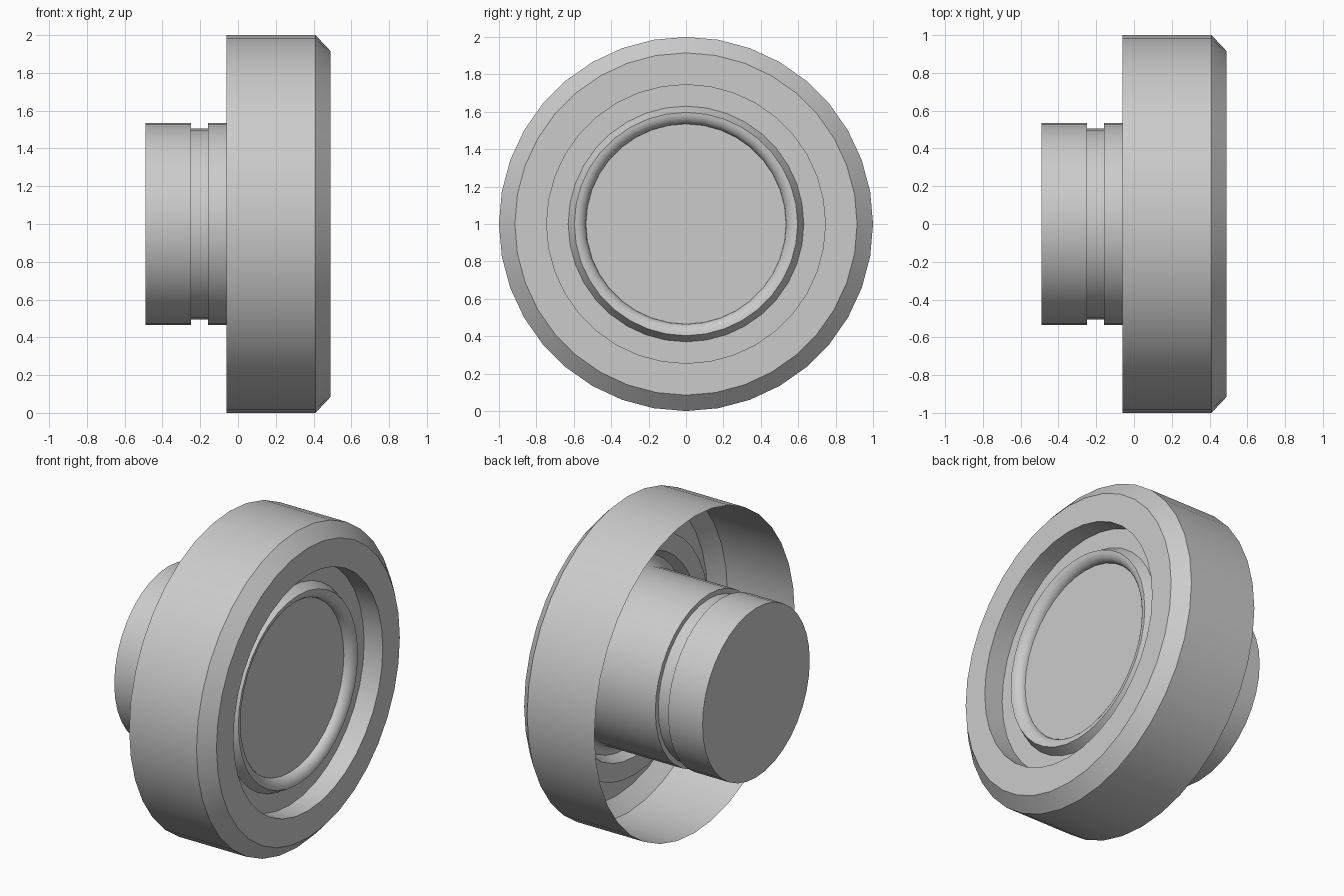
import bpy, bmesh, math

if "Cube" in bpy.data.objects:
    bpy.data.objects.remove(bpy.data.objects["Cube"])

SEGMENTS = 36
AXIS_Z = 1.0

grey = bpy.data.materials.new("plain_grey")
grey.diffuse_color = (0.6, 0.6, 0.6, 1.0)
grey.use_nodes = True
grey.node_tree.nodes["Principled BSDF"].inputs["Base Color"].default_value = grey.diffuse_color


def lathe(name, profile):
    """Turn a list of (x, radius) points around the x axis at AXIS_Z."""
    bm = bmesh.new()
    rings = []
    for x, r in profile:
        ring = []
        for i in range(SEGMENTS):
            a = 2 * math.pi * i / SEGMENTS
            ring.append(bm.verts.new((x, r * math.sin(a), AXIS_Z + r * math.cos(a))))
        rings.append(ring)
    for a, b in zip(rings, rings[1:]):
        for i in range(SEGMENTS):
            j = (i + 1) % SEGMENTS
            bm.faces.new((a[i], b[i], b[j], a[j]))
    return bm, rings


def finish(name, bm):
    mesh = bpy.data.meshes.new(name)
    bm.normal_update()
    bm.to_mesh(mesh)
    bm.free()
    mesh.materials.append(grey)
    mesh.shade_smooth()
    mesh.set_sharp_from_angle(angle=math.radians(30))
    obj = bpy.data.objects.new(name, mesh)
    bpy.context.collection.objects.link(obj)
    return obj


# Thin cup, open at the back, with a chamfered rim and a recessed floor
bm, _ = lathe("cup", [(-0.06, 1.0), (0.41, 1.0), (0.49, 0.915),
                      (0.49, 0.745), (0.36, 0.745), (0.36, 0.63)])
finish("cup", bm)

# Raised lip: steep outer slope, rounded inner side
lip = [(0.36, 0.63), (0.42, 0.597)]
for k in range(1, 7):
    a = math.radians(15 * k)
    lip.append((0.365 + 0.055 * math.cos(a), 0.597 - 0.062 * math.sin(a)))
bm, _ = lathe("lip", lip)
finish("lip", bm)

# Shaft with a groove near its back end, closed by a disc at each end
bm, rings = lathe("shaft", [(-0.49, 0.535), (-0.25, 0.535), (-0.25, 0.505),
                            (-0.16, 0.505), (-0.16, 0.535), (0.365, 0.535)])
bm.faces.new(rings[0])
bm.faces.new(rings[-1])
bmesh.ops.recalc_face_normals(bm, faces=bm.faces)
finish("shaft", bm)

# Face the cup and lip surfaces outward, away from the hollow back
for name in ("cup", "lip"):
    mesh = bpy.data.objects[name].data
    first = mesh.polygons[0]
    radial = first.normal.y * first.center.y + first.normal.z * (first.center.z - AXIS_Z)
    if radial < 0:
        mesh.flip_normals()
